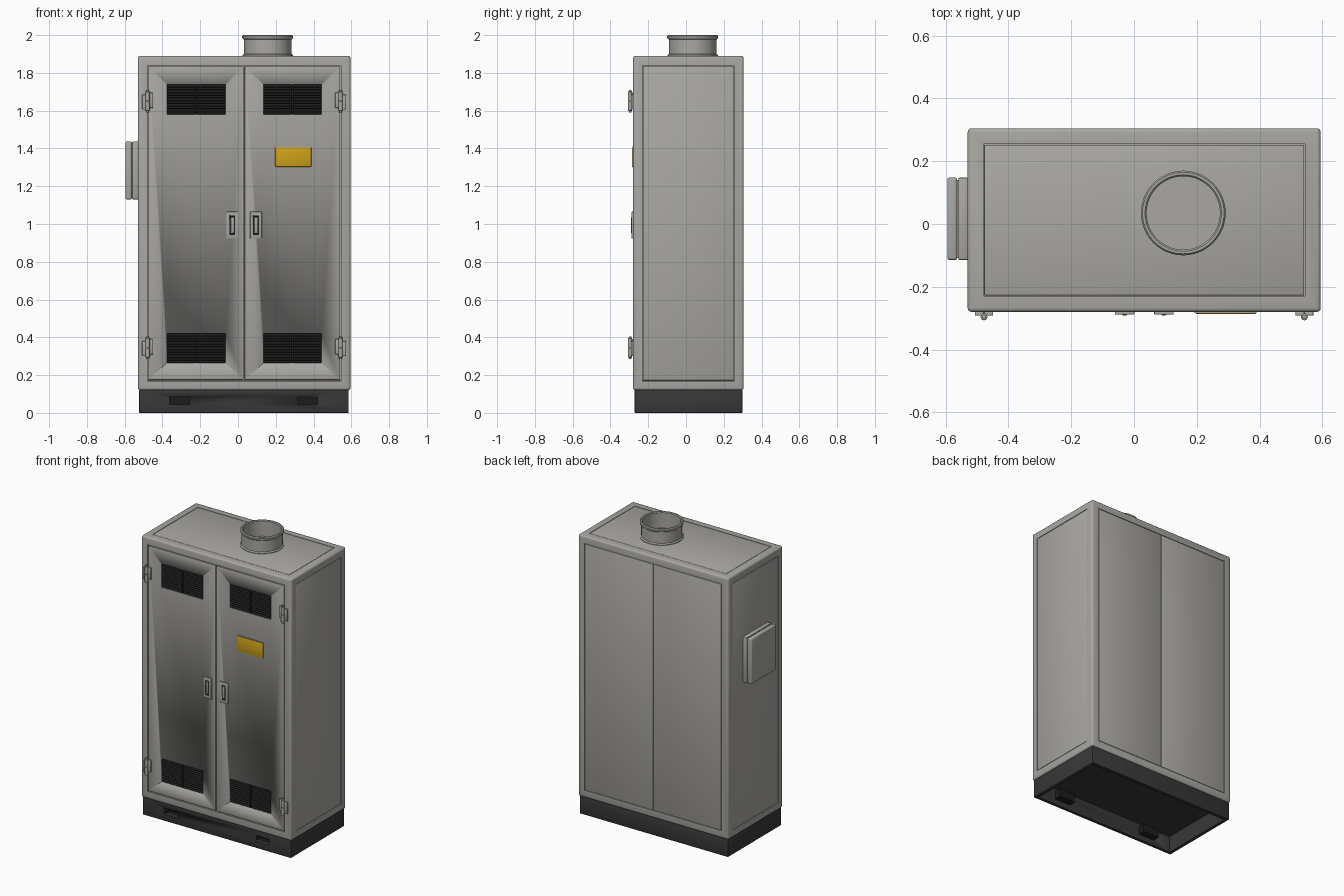
import bpy, bmesh, math
from mathutils import Matrix, Vector

if "Cube" in bpy.data.objects:
    bpy.data.objects.remove(bpy.data.objects["Cube"])


def material(name, rgb):
    m = bpy.data.materials.new(name)
    m.diffuse_color = (*rgb, 1)
    m.use_nodes = True
    m.node_tree.nodes["Principled BSDF"].inputs["Base Color"].default_value = m.diffuse_color
    return m


GREY = material("cabinet grey", (0.40, 0.39, 0.365))
DARK = material("plinth charcoal", (0.04, 0.04, 0.041))
BLACK = material("grille black", (0.012, 0.012, 0.012))
YELLOW = material("label yellow", (0.62, 0.36, 0.01))


def finish(name, bm, mat):
    bmesh.ops.recalc_face_normals(bm, faces=bm.faces)
    me = bpy.data.meshes.new(name)
    bm.to_mesh(me)
    bm.free()
    me.materials.append(mat)
    ob = bpy.data.objects.new(name, me)
    bpy.context.collection.objects.link(ob)
    bpy.ops.object.select_all(action='DESELECT')
    ob.select_set(True)
    bpy.context.view_layer.objects.active = ob
    bpy.ops.object.shade_smooth_by_angle(angle=math.radians(35))
    return ob


def box_bm(lo, hi, bevel=0, seg=2):
    lo, hi = Vector(lo), Vector(hi)
    bm = bmesh.new()
    bmesh.ops.create_cube(bm, size=1, matrix=Matrix.Translation((lo + hi) / 2)
                          @ Matrix.Diagonal((*(hi - lo), 1)))
    if bevel:
        bmesh.ops.bevel(bm, geom=bm.edges[:], offset=bevel, segments=seg,
                        profile=0.5, affect='EDGES')
    return bm


def box(name, lo, hi, mat=GREY, bevel=0, seg=2):
    return finish(name, box_bm(lo, hi, bevel, seg), mat)


def cut(ob, lo, hi):
    cutter = box("cutter", lo, hi)
    cutter.hide_render = True
    mod = ob.modifiers.new("cut", 'BOOLEAN')
    mod.operation, mod.solver, mod.object = 'DIFFERENCE', 'EXACT', cutter
    bpy.context.view_layer.objects.active = ob
    bpy.ops.object.modifier_apply(modifier=mod.name)
    bpy.data.objects.remove(cutter)


def lathe(name, profile, centre, mat=GREY, steps=48):
    bm = bmesh.new()
    vs = [bm.verts.new((r, 0, z)) for r, z in profile]
    es = [bm.edges.new(p) for p in zip(vs, vs[1:])]
    bmesh.ops.spin(bm, geom=vs + es, cent=(0, 0, 0), axis=(0, 0, 1),
                   angle=math.tau, steps=steps)
    bmesh.ops.remove_doubles(bm, verts=bm.verts[:], dist=1e-5)
    bmesh.ops.translate(bm, verts=bm.verts[:], vec=centre)
    return finish(name, bm, mat)


# overall cabinet extents and the panel margin
X0, X1, Y0, Y1, Z0, Z1 = -0.53, 0.595, -0.28, 0.305, 0.12, 1.89
M, MID = 0.05, 0.032

# cabinet body with a recessed bay on five sides
bm = box_bm((X0, Y0, Z0), (X1, Y1, Z1), 0.012, 3)
bays = [f for f in bm.faces if f.calc_area() > 0.4 and f.normal.z > -0.5]
bmesh.ops.inset_individual(bm, faces=bays, thickness=M - 0.012, use_even_offset=True)
bmesh.ops.inset_individual(bm, faces=bays, thickness=0.0003, depth=-0.03,
                           use_even_offset=True)
finish("cabinet_body", bm, GREY)

# flush side, roof and back panels filling the bays
g, T = M + 0.0025, 0.031
box("right_panel", (X1 - T, Y0 + g, Z0 + g), (X1, Y1 - g, Z1 - g), GREY, 0.002)
box("left_panel", (X0, Y0 + g, Z0 + g), (X0 + T, Y1 - g, Z1 - g), GREY, 0.002)
box("roof_panel", (X0 + g, Y0 + g, Z1 - T), (X1 - g, Y1 - g, Z1), GREY, 0.002)
for name, a, b in (("a", X0 + g, MID - 0.0015), ("b", MID + 0.0015, X1 - g)):
    box("back_panel_" + name, (a, Y1 - T, Z0 + g), (b, Y1, Z1 - g), GREY, 0.002)

# front doors with louvred vents
g = M + 0.005
for side, a, b, v0, v1 in (("left", X0 + g, MID - 0.003, -0.377, -0.066),
                           ("right", MID + 0.003, X1 - g, 0.135, 0.442)):
    door = box(side + "_door", (a, Y0, Z0 + g), (b, Y0 + 0.028, Z1 - g), GREY, 0.003)
    for level, z0, z1 in (("lower", 0.263, 0.420), ("upper", 1.580, 1.738)):
        cut(door, (v0, Y0 - 0.05, z0), (v1, Y0 + 0.022, z1))
        label = f"{side}_{level}_vent"
        box(label + "_backing", (v0, Y0 + 0.019, z0), (v1, Y0 + 0.023, z1), BLACK)
        # tilted slats and a central mullion
        bm = bmesh.new()
        n = 11
        for i in range(n):
            z = z0 + (i + 0.5) * (z1 - z0) / n
            bmesh.ops.create_cube(
                bm, size=1,
                matrix=Matrix.Translation(((v0 + v1) / 2, Y0 + 0.009, z))
                @ Matrix.Rotation(math.radians(40), 4, 'X')
                @ Matrix.Diagonal((v1 - v0, 0.018, 0.003, 1)))
        finish(label + "_slats", bm, BLACK)
        xm = (v0 + v1) / 2
        box(label + "_mullion", (xm - 0.004, Y0 + 0.001, z0), (xm + 0.004, Y0 + 0.02, z1), BLACK)
    door.select_set(True)

# recessed paddle handles
for side, x in (("left", -0.030), ("right", 0.095)):
    plate = box(side + "_handle_plate", (x - 0.031, Y0 - 0.009, 0.923),
                (x + 0.031, Y0 + 0.002, 1.065), GREY, 0.003)
    cut(plate, (x - 0.015, Y0 - 0.02, 0.943), (x + 0.015, Y0 - 0.002, 1.045))
    box(side + "_handle_recess", (x - 0.015, Y0 - 0.003, 0.943),
        (x + 0.015, Y0 - 0.001, 1.045), BLACK)
    box(side + "_handle_lever", (x - 0.009, Y0 - 0.011, 0.952),
        (x + 0.009, Y0 - 0.002, 1.036), GREY, 0.004)

# hinges: two leaves and a pin barrel
for side, x, s in (("left", -0.478, 1), ("right", 0.543, -1)):
    for level, z in (("lower", 0.345), ("upper", 1.650)):
        label = f"{side}_{level}_hinge"
        for leaf, d, dz in (("frame", -s, -0.005), ("door", s, 0.005)):
            xs = sorted((x, x + d * 0.029))
            box(f"{label}_{leaf}_leaf", (xs[0], Y0 - 0.012, z - 0.04 + dz),
                (xs[1], Y0 + 0.001, z + 0.04 + dz), GREY, 0.003)
        lathe(label + "_barrel",
              [(0, -0.06), (0.007, -0.06), (0.007, -0.052), (0.011, -0.05), (0.011, -0.002),
               (0.009, 0), (0.011, 0.002), (0.011, 0.05), (0.007, 0.052), (0.007, 0.06),
               (0, 0.06)], (x, Y0 - 0.016, z), GREY, 16)

# yellow label plate with a grey backing
box("label_backing", (0.193, Y0 - 0.003, 1.299), (0.391, Y0 + 0.001, 1.410), GREY)
box("yellow_label", (0.197, Y0 - 0.006, 1.303), (0.388, Y0 - 0.002, 1.406), YELLOW, 0.001)

# junction box on the left side: base, seam, lid
box("junction_base", (-0.560, -0.115, 1.13), (X0 + 0.002, 0.148, 1.438), GREY, 0.005)
box("junction_seam", (-0.566, -0.108, 1.137), (-0.556, 0.141, 1.431), GREY)
box("junction_lid", (-0.595, -0.115, 1.13), (-0.563, 0.148, 1.438), GREY, 0.008, 3)

# exhaust collar with rolled rim, open at the top
lathe("exhaust_collar",
      [(0.134, 1.886), (0.134, 1.894), (0.126, 1.900), (0.126, 1.976), (0.131, 1.980),
       (0.135, 1.986), (0.135, 1.994), (0.130, 2.0), (0.122, 2.0), (0.117, 1.995),
       (0.117, 1.893), (0, 1.893)], (0.157, 0.035, 0))

# hollow plinth with two lifting slots in the front
plinth = box("plinth", (-0.523, -0.272, 0), (0.586, 0.298, 0.122), DARK, 0.003)
cut(plinth, (-0.500, -0.250, -0.1), (0.563, 0.276, 0.112))
for name, x in (("left", -0.31), ("right", 0.37)):
    cut(plinth, (x - 0.052, -0.4, 0.045), (x + 0.052, -0.24, 0.085))
    pocket = box(name + "_slot_pocket", (x - 0.06, -0.251, 0.037),
                 (x + 0.06, -0.205, 0.093), BLACK)
    cut(pocket, (x - 0.052, -0.3, 0.045), (x + 0.052, -0.212, 0.085))
